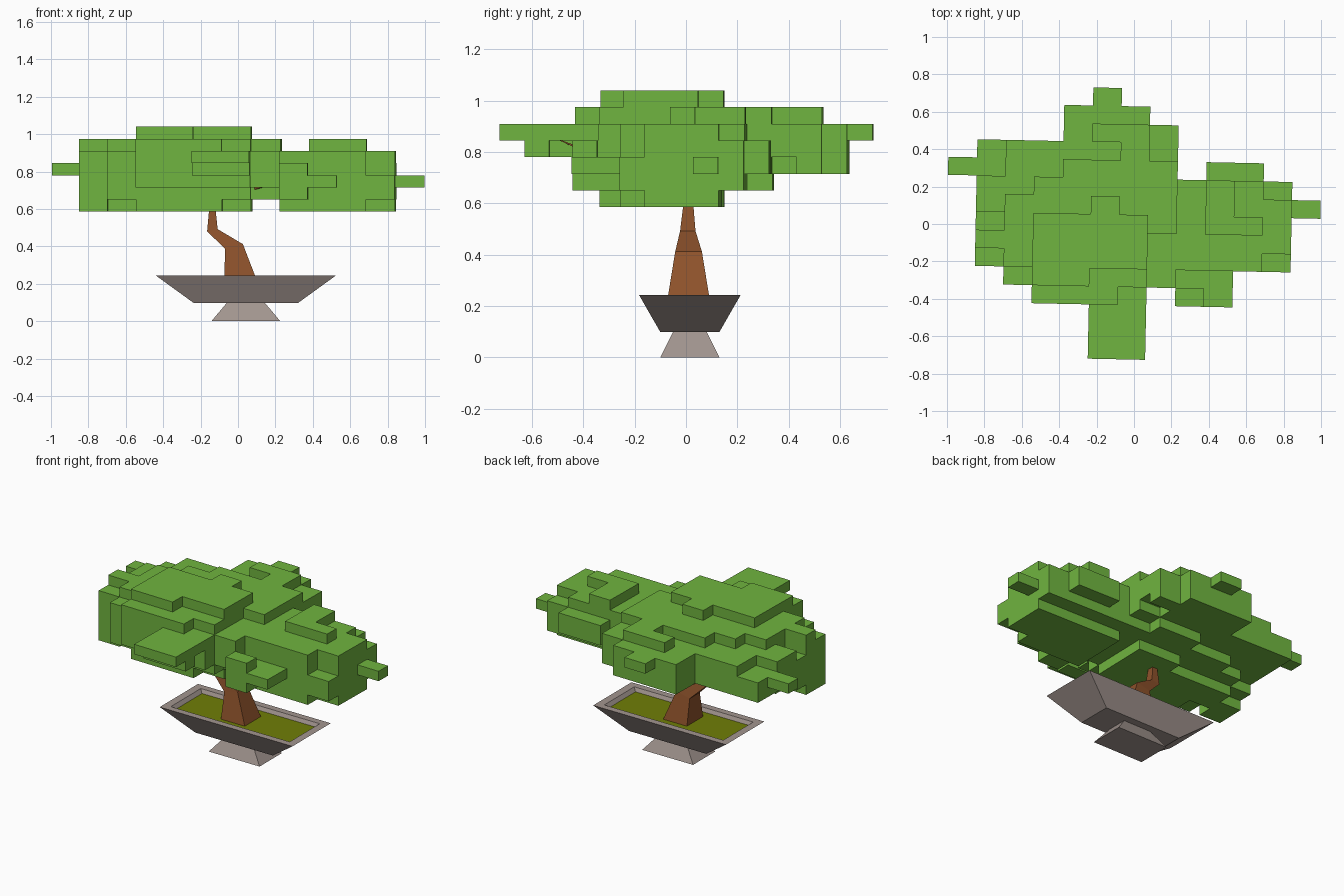
import bpy, bmesh, math
from mathutils import Vector, Matrix

cube = bpy.data.objects.get("Cube")
if cube:
    bpy.data.objects.remove(cube, do_unlink=True)


def material(name, rgb):
    m = bpy.data.materials.new(name)
    m.use_nodes = True
    m.diffuse_color = (*rgb, 1)
    m.node_tree.nodes["Principled BSDF"].inputs["Base Color"].default_value = (*rgb, 1)
    return m


LEAF = material("leaf green", (0.162, 0.46, 0.05))
BARK = material("bark brown", (0.27, 0.085, 0.024))
STONE = material("stone grey", (0.36, 0.30, 0.275))
MOSS = material("moss olive", (0.16, 0.21, 0.002))


def finish(name, bm, mat):
    mesh = bpy.data.meshes.new(name)
    bm.to_mesh(mesh)
    bm.free()
    mesh.materials.append(mat)
    obj = bpy.data.objects.new(name, mesh)
    bpy.context.collection.objects.link(obj)
    return obj


def rect(cx, cy, hx, hy, z, tilt=0):
    """Four-cornered ring; tilt raises the +x side."""
    return [(cx + sx * hx, cy + sy * hy, z + sx * tilt)
            for sx, sy in ((-1, -1), (1, -1), (1, 1), (-1, 1))]


def loft(name, rings, mat):
    """Skin a stack of four-cornered rings and cap both ends."""
    bm = bmesh.new()
    loops = [[bm.verts.new(p) for p in ring] for ring in rings]
    for a, b in zip(loops, loops[1:]):
        for n in range(4):
            m = (n + 1) % 4
            bm.faces.new((a[n], a[m], b[m], b[n]))
    bm.faces.new(loops[0][::-1])
    bm.faces.new(loops[-1])
    bmesh.ops.recalc_face_normals(bm, faces=bm.faces)
    return finish(name, bm, mat)


# Pot: flared foot, flared tray with a recessed top, and moss
PX, PY = 0.042, 0.015
loft("pot_foot", [rect(PX, PY, 0.184, 0.115, 0), rect(PX, PY, 0.10, 0.065, 0.10)], STONE)
loft("pot_tray", [rect(PX, PY, 0.28, 0.115, 0.098), rect(PX, PY, 0.48, 0.198, 0.243),
                  rect(PX, PY, 0.43, 0.155, 0.243), rect(PX, PY, 0.41, 0.14, 0.215)], STONE)
loft("moss_bed", [rect(PX, PY, 0.405, 0.138, 0.21), rect(PX, PY, 0.412, 0.142, 0.22)], MOSS)

# Trunk: square section that tapers and leans over
loft("trunk", [rect(0.015, 0.01, 0.087, 0.084, 0.215),
               rect(-0.022, 0.01, 0.048, 0.052, 0.40, 0.012),
               rect(-0.137, 0.007, 0.028, 0.03, 0.486, 0.006),
               rect(-0.137, 0.009, 0.018, 0.02, 0.59),
               rect(-0.135, 0.009, 0.014, 0.015, 0.66)], BARK)


# Thin branches reaching out through the leaves
def branch(name, start, end, radius):
    start, end = Vector(start), Vector(end)
    bm = bmesh.new()
    bmesh.ops.create_cone(bm, segments=4, cap_ends=True, radius1=radius, radius2=0.002,
                          depth=(end - start).length)
    turn = (end - start).to_track_quat("Z", "Y").to_matrix().to_4x4()
    bm.transform(Matrix.Translation((start + end) / 2) @ turn
                 @ Matrix.Rotation(math.radians(45), 4, "Z"))
    return finish(name, bm, BARK)


branch("right_branch", (-0.135, 0, 0.66), (0.15, -0.3, 0.722), 0.03)
branch("front_branch", (-0.135, 0, 0.64), (-0.06, -0.5, 0.85), 0.03)

# Foliage clumps as inclusive cell ranges: x, x, y, y, z, z
LEFT_CLUMP = [
    (0, 0, 10, 10, 3, 3), (1, 1, 5, 6, 0, 4), (1, 1, 6, 6, 5, 5), (1, 1, 7, 7, 1, 3),
    (1, 1, 8, 9, 2, 4), (1, 1, 10, 11, 2, 3), (2, 2, 4, 5, 1, 4), (2, 2, 6, 7, 0, 5),
    (2, 2, 8, 8, 1, 5), (2, 2, 5, 5, 5, 5), (2, 3, 9, 11, 2, 4), (3, 3, 9, 9, 5, 5)]
MIDDLE_CLUMP = [
    (3, 5, 4, 7, 0, 5), (3, 4, 8, 8, 1, 5), (5, 6, 5, 8, 0, 5), (6, 6, 4, 4, 1, 5),
    (3, 6, 9, 9, 1, 1), (5, 6, 10, 10, 1, 1), (3, 6, 3, 3, 2, 4), (3, 5, 3, 3, 5, 5),
    (3, 4, 4, 7, 6, 6), (5, 5, 5, 8, 6, 6), (6, 6, 5, 7, 6, 6),
    (5, 6, 0, 2, 4, 4), (5, 6, 1, 1, 3, 3), (5, 5, 2, 2, 3, 3)]
BACK_CLUMP = [
    (4, 6, 9, 13, 2, 4), (5, 5, 14, 14, 4, 4), (4, 5, 9, 10, 5, 5), (6, 6, 9, 12, 5, 5),
    (5, 5, 12, 12, 5, 5), (7, 7, 10, 12, 3, 4), (7, 7, 10, 10, 2, 2), (7, 7, 12, 12, 2, 2)]
RIGHT_CLUMP = [
    (7, 7, 4, 4, 2, 4), (7, 7, 5, 9, 1, 4), (7, 7, 7, 10, 5, 5), (8, 10, 5, 8, 0, 4),
    (11, 11, 6, 8, 0, 4), (11, 11, 5, 5, 1, 2), (8, 10, 9, 9, 1, 4), (11, 11, 9, 9, 1, 3),
    (9, 10, 10, 10, 2, 3), (9, 9, 7, 9, 5, 5), (10, 10, 7, 7, 5, 5), (8, 8, 4, 4, 1, 2),
    (9, 9, 3, 4, 2, 2), (8, 8, 3, 3, 1, 3), (12, 12, 8, 8, 2, 2)]

cells = {(i, j, k)
         for a, b, c, d, e, f in LEFT_CLUMP + MIDDLE_CLUMP + BACK_CLUMP + RIGHT_CLUMP
         for i in range(a, b + 1) for j in range(c, d + 1) for k in range(e, f + 1)}

# One shell from the exposed cell sides, with flat areas merged
SIZE, ORIGIN = Vector((0.1535, 0.0967, 0.065)), Vector((-1.0, -0.725, 0.585))
bm = bmesh.new()
corner = {}


def vert(p):
    if p not in corner:
        corner[p] = bm.verts.new([o + s * c for o, s, c in zip(ORIGIN, SIZE, p)])
    return corner[p]


for cell in sorted(cells):
    for axis in range(3):
        u, v = (axis + 1) % 3, (axis + 2) % 3
        for side in (0, 1):
            neighbour = list(cell)
            neighbour[axis] += 2 * side - 1
            if tuple(neighbour) in cells:
                continue
            quad = []
            for du, dv in ((0, 0), (1, 0), (1, 1), (0, 1)):
                p = list(cell)
                p[axis] += side
                p[u] += du
                p[v] += dv
                quad.append(vert(tuple(p)))
            bm.faces.new(quad if side else quad[::-1])
bmesh.ops.dissolve_limit(bm, angle_limit=math.radians(1), verts=bm.verts, edges=bm.edges)
bm.transform(Matrix.Rotation(math.radians(-1.2), 4, "Z"))
finish("foliage", bm, LEAF)
